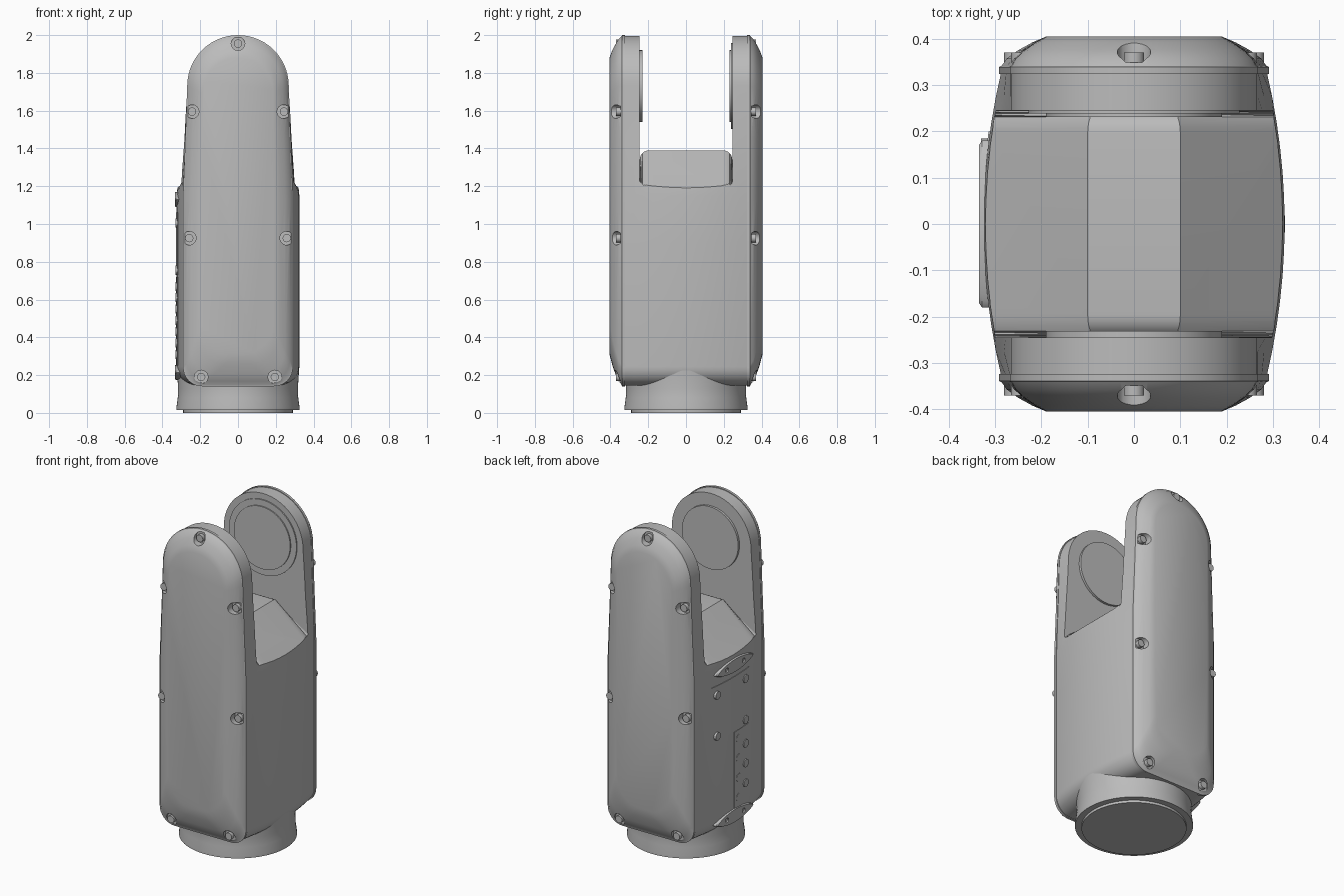
import bpy, bmesh, math
from mathutils import Matrix, Vector

if "Cube" in bpy.data.objects:
    bpy.data.objects.remove(bpy.data.objects["Cube"])

grey = bpy.data.materials.new("machine_grey")
grey.use_nodes = True
COLOUR = (0.5, 0.5, 0.5, 1)
grey.diffuse_color = COLOUR
grey.node_tree.nodes["Principled BSDF"].inputs["Base Color"].default_value = COLOUR


def finish(name, bm, angle=30):
    bmesh.ops.recalc_face_normals(bm, faces=bm.faces)
    mesh = bpy.data.meshes.new(name)
    bm.to_mesh(mesh)
    bm.free()
    mesh.materials.append(grey)
    ob = bpy.data.objects.new(name, mesh)
    bpy.context.collection.objects.link(ob)
    smooth(ob, angle)
    return ob


def smooth(ob, angle=30):
    bpy.ops.object.select_all(action="DESELECT")
    ob.select_set(True)
    bpy.context.view_layer.objects.active = ob
    bpy.ops.object.shade_smooth_by_angle(angle=math.radians(angle))


def carve(ob, cutter):
    mod = ob.modifiers.new("carve", "BOOLEAN")
    mod.operation, mod.solver, mod.object = "DIFFERENCE", "EXACT", cutter
    bpy.context.view_layer.objects.active = ob
    bpy.ops.object.modifier_apply(modifier=mod.name)
    bpy.data.objects.remove(cutter)
    smooth(ob)


def loft(bm, rings):
    loops = [[bm.verts.new(p) for p in ring] for ring in rings]
    n = len(loops[0])
    for a, b in zip(loops, loops[1:]):
        for i in range(n):
            j = (i + 1) % n
            bm.faces.new((a[i], a[j], b[j], b[i]))
    bm.faces.new(loops[0])
    bm.faces.new(loops[-1])


def cylinder(bm, axis, centre, r, length, segs=24):
    """Cylinder whose base sits at centre and which runs along axis."""
    axis = Vector(axis)
    rot = axis.to_track_quat("Z", "Y").to_matrix().to_4x4()
    mat = Matrix.Translation(Vector(centre) + axis * length / 2) @ rot
    bmesh.ops.create_cone(bm, cap_ends=True, segments=segs, radius1=r,
                          radius2=r, depth=length, matrix=mat)


def outline(w, r, bottom, top, corner):
    """Tall shield in x, z: rounded bottom corners, straight sides, round top."""
    half = []
    for i in range(9):
        a = math.pi / 2 * (i / 8 - 1)
        half.append((w - corner + corner * math.cos(a), bottom + corner + corner * math.sin(a)))
    shoulder = top - r
    half += [(w, 0.9), (w, 1.15), (w * 0.45 + r * 0.55, 1.45)]
    for i in range(15):
        a = math.pi / 2 * i / 14
        half.append((r * math.cos(a), shoulder + r * math.sin(a)))
    half[-1] = (0, top)
    return half + [(-x, z) for x, z in half[-2::-1]]


def half_width(y):
    return 0.286 + 0.039 * (1 - (y / 0.33) ** 2)


# Yoke body: barrel-sided block with a saddle cut between the arms
bm = bmesh.new()
rings = []
for i in range(13):
    y = -0.33 + 0.055 * i
    rings.append([(x, y, z) for x, z in outline(half_width(y), 0.267, 0.145, 1.995, 0.1)])
loft(bm, rings)
body = finish("yoke_body", bm)

bm = bmesh.new()
saddle = [(-0.45, 1.075), (-0.1, 1.39), (0.1, 1.39), (0.45, 1.075), (0.45, 2.2), (-0.45, 2.2)]
loft(bm, [[(x, y, z) for x, z in saddle] for y in (-0.245, 0.245)])
low = [e for e in bm.edges
       if all(v.co.z < 1.5 for v in e.verts) and abs(e.verts[0].co.y - e.verts[1].co.y) < 0.01]
bmesh.ops.bevel(bm, geom=low, offset=0.05, segments=6, profile=0.5, affect="EDGES")
carve(body, finish("saddle_cutter", bm))

# Bolted end covers, front and back
rim = outline(0.291, 0.269, 0.141, 2.0, 0.1)
face = outline(0.188, 0.188, 0.31, 1.88, 0.17)
steps = [(0.324, 0), (0.339, 0), (0.341, 0.05), (0.357, 0.16), (0.375, 0.4), (0.392, 0.7), (0.405, 1)]
bolts = [(0, 1.955)] + [(s * x, z) for s in (-1, 1)
                        for x, z in ((0.243, 1.595), (0.258, 0.925), (0.195, 0.19))]
for side, name in ((-1, "front"), (1, "back")):
    out = (0, side, 0)
    bm = bmesh.new()
    loft(bm, [[(a + (c - a) * t, side * y, b + (d - b) * t)
               for (a, b), (c, d) in zip(rim, face)] for y, t in steps])
    cover = finish(name + "_cover", bm)
    for x, z in bolts:
        bm = bmesh.new()
        cylinder(bm, out, (x, side * 0.348, z), 0.036, 0.1)
        carve(cover, finish("pocket_cutter", bm))
    bm = bmesh.new()
    for x, z in bolts:
        cylinder(bm, out, (x, side * 0.335, z), 0.022, 0.035, 16)
    finish(name + "_cover_bolts", bm)

    # Bearing discs on the inner faces of the arms
    bm = bmesh.new()
    cylinder(bm, (0, -side, 0), (0, side * 0.25, 1.73), 0.19, 0.019, 64)
    finish(name + "_bearing_disc", bm)
bm = bmesh.new()
cylinder(bm, (0, -1, 0), (0, 0.25, 1.73), 0.228, 0.012, 64)
finish("back_bearing_ring", bm)

# Round neck and foot disc
bm = bmesh.new()
profile = [(0.29, 0), (0.29, 0.015), (0.326, 0.015), (0.326, 0.03), (0.319, 0.08),
           (0.317, 0.13), (0.321, 0.19), (0.325, 0.26)]
loft(bm, [[(r * math.cos(math.tau * i / 72), r * math.sin(math.tau * i / 72), z)
           for i in range(72)] for r, z in profile])
finish("base_neck", bm)


# Thin service plates that follow the curved side
def side_plate(name, y0, y1, z0, z1, thick):
    bm = bmesh.new()
    rings = []
    for i in range(9):
        y = y0 + (y1 - y0) * i / 8
        x = -half_width(y)
        rings.append([(x + 0.01, y, z0), (x - thick, y, z0), (x - thick, y, z1), (x + 0.01, y, z1)])
    loft(bm, rings)
    finish(name, bm)


side_plate("service_hatch", -0.15, 0.2, 0.73, 1.06, 0.003)
side_plate("connector_panel", -0.15, 0.0, 0.25, 0.72, 0.003)

# Hatch screws and two staggered columns of connectors
bm = bmesh.new()
for y in (-0.11, 0.16):
    for z in (0.755, 1.005):
        cylinder(bm, (-1, 0, 0), (-0.3, y, z), 0.024, 0.03, 16)
finish("hatch_screws", bm)
bm = bmesh.new()
for y, top, count in ((-0.04, 0.67, 4), (-0.11, 0.61, 3)):
    for i in range(count):
        cylinder(bm, (-1, 0, 0), (-0.3, y, top - 0.12 * i), 0.024, 0.03, 16)
finish("connectors", bm)

# Lens-shaped lifting lugs above and below the panels
for name, z0 in (("upper_lug", 1.13), ("lower_lug", 0.215)):
    bm = bmesh.new()
    lens = []
    for i in range(32):
        a = math.tau * i / 32
        lens.append((0.18 * math.cos(a), 0.04 * math.sin(a) * (0.35 + 0.65 * abs(math.sin(a)))))
    loft(bm, [[(x, y * k, z0 + z * k) for y, z in lens]
              for x, k in ((-0.27, 1), (-0.328, 1), (-0.334, 0.95))])
    lug = finish(name, bm)
    for y in (-0.08, 0.08):
        bm = bmesh.new()
        cylinder(bm, (-1, 0, 0), (-0.326, y, z0), 0.014, 0.03, 16)
        carve(lug, finish("hole_cutter", bm))
